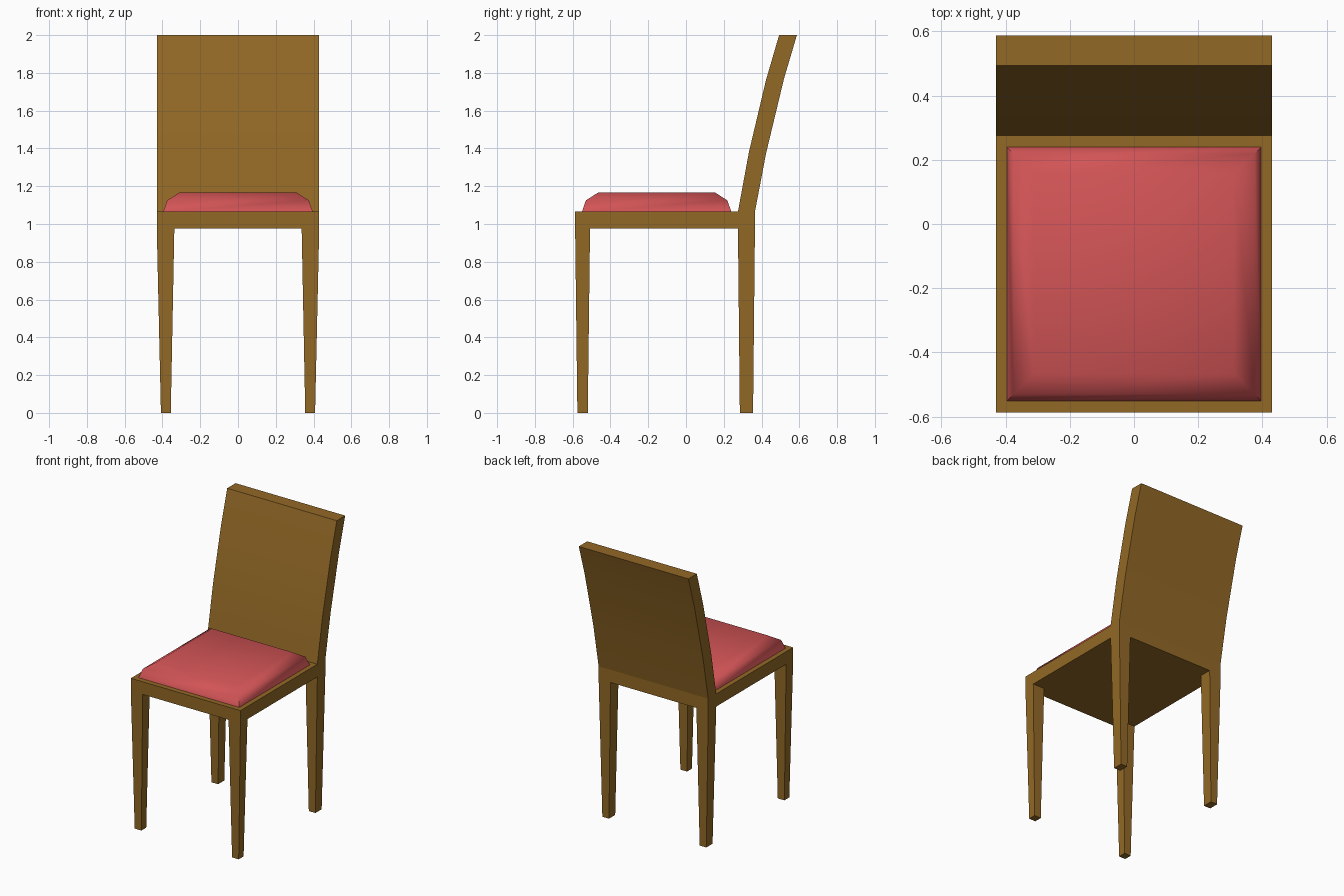
import bpy, bmesh, math

if "Cube" in bpy.data.objects:
    bpy.data.objects.remove(bpy.data.objects["Cube"])


def material(name, rgb):
    m = bpy.data.materials.new(name)
    m.diffuse_color = (*rgb, 1)
    m.use_nodes = True
    m.node_tree.nodes["Principled BSDF"].inputs["Base Color"].default_value = m.diffuse_color
    return m


wood = material("brown wood", (0.29, 0.14, 0.019))
fabric = material("red fabric", (0.64, 0.088, 0.092))


def loft(name, rings, mat, cap_start=True, cap_end=True, smooth=40):
    """Skin a list of equal-length vertex rings into one object."""
    bm = bmesh.new()
    vs = [[bm.verts.new(p) for p in ring] for ring in rings]
    for a, b in zip(vs, vs[1:]):
        n = len(a)
        for i in range(n):
            j = (i + 1) % n
            bm.faces.new((a[i], a[j], b[j], b[i]))
    if cap_start:
        bm.faces.new(vs[0][::-1])
    if cap_end:
        bm.faces.new(vs[-1])
    bmesh.ops.recalc_face_normals(bm, faces=bm.faces)
    me = bpy.data.meshes.new(name)
    bm.to_mesh(me)
    bm.free()
    me.materials.append(mat)
    me.shade_smooth()
    me.set_sharp_from_angle(angle=math.radians(smooth))
    ob = bpy.data.objects.new(name, me)
    bpy.context.collection.objects.link(ob)
    return ob


def rect(x0, x1, y0, y1, z):
    return [(x0, y0, z), (x1, y0, z), (x1, y1, z), (x0, y1, z)]


# Seat slab and curved backrest: one side profile (y, z) extruded across x
W = 0.43
profile = [(-0.587, 0.975), (0.365, 0.975), (0.365, 1.065), (0.424, 1.375),
           (0.519, 1.77), (0.587, 2.0), (0.493, 2.0), (0.423, 1.76),
           (0.333, 1.38), (0.275, 1.065), (-0.587, 1.065)]
loft("seat_and_backrest", [[(x, y, z) for y, z in profile] for x in (-W, W)],
     wood, smooth=9)

# Tapered legs, open at the top where they meet the seat
legs = {"front_leg": ((-0.575, -0.52), (-0.587, -0.508)),
        "back_leg": ((0.285, 0.355), (0.275, 0.365))}
for name, (foot, top) in legs.items():
    for side, s in (("left", -1), ("right", 1)):
        loft(f"{name}_{side}",
             [rect(s * 0.356, s * 0.408, *foot, 0),
              rect(s * 0.337, s * W, *top, 0.975)],
             wood, cap_end=False, smooth=30)

# Cushion: stacked rectangles that step inwards
steps = [(0, 1.065), (0.021, 1.125), (0.085, 1.166)]
loft("cushion",
     [rect(-0.396 + d, 0.396 - d, -0.551 + d, 0.24 - d, z) for d, z in steps],
     fabric, smooth=60)
